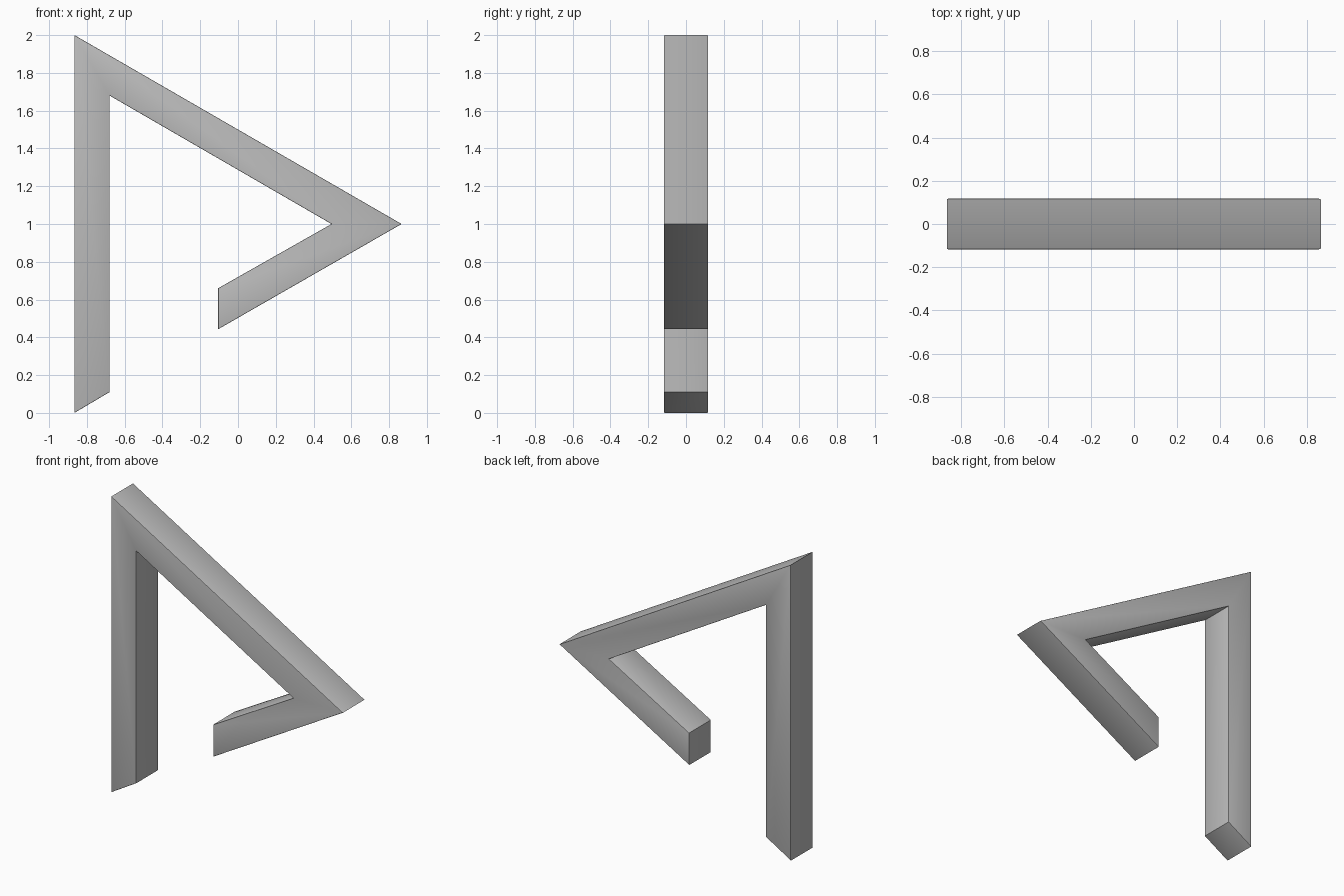
import bpy
import bmesh

cube = bpy.data.objects.get("Cube")
if cube:
    bpy.data.objects.remove(cube, do_unlink=True)

HALF_DEPTH = 0.117
RIM = 0.004

# Plain grey material
grey = bpy.data.materials.new("mid grey")
grey.use_nodes = True
colour = (0.5, 0.5, 0.5, 1)
grey.diffuse_color = colour
grey.node_tree.nodes["Principled BSDF"].inputs["Base Color"].default_value = colour

# Open triangular band: upright, long slope, short return arm (x, z)
outline = [(-0.866, 0), (-0.68, 0.11), (-0.68, 1.68), (0.495, 1.0),
           (-0.105, 0.66), (-0.105, 0.443), (0.866, 1.0), (-0.866, 2)]

bm = bmesh.new()
front = bm.faces.new([bm.verts.new((x, -HALF_DEPTH, z)) for x, z in outline])
extruded = bmesh.ops.extrude_face_region(bm, geom=[front], use_keep_orig=True)
back_verts = [v for v in extruded["geom"] if isinstance(v, bmesh.types.BMVert)]
bmesh.ops.translate(bm, vec=(0, 2 * HALF_DEPTH, 0), verts=back_verts)
bmesh.ops.recalc_face_normals(bm, faces=bm.faces)

# Slightly softened front and back rims
rims = [e for e in bm.edges if abs(e.verts[0].co.y - e.verts[1].co.y) < 0.001]
bmesh.ops.bevel(bm, geom=rims, offset=RIM, segments=2, profile=0.5, affect='EDGES')

mesh = bpy.data.meshes.new("folded_triangle_band")
bm.to_mesh(mesh)
bm.free()
mesh.materials.append(grey)
band = bpy.data.objects.new("folded_triangle_band", mesh)
bpy.context.collection.objects.link(band)

bpy.context.view_layer.objects.active = band
band.select_set(True)
bpy.ops.object.shade_smooth_by_angle(angle=0.6)
